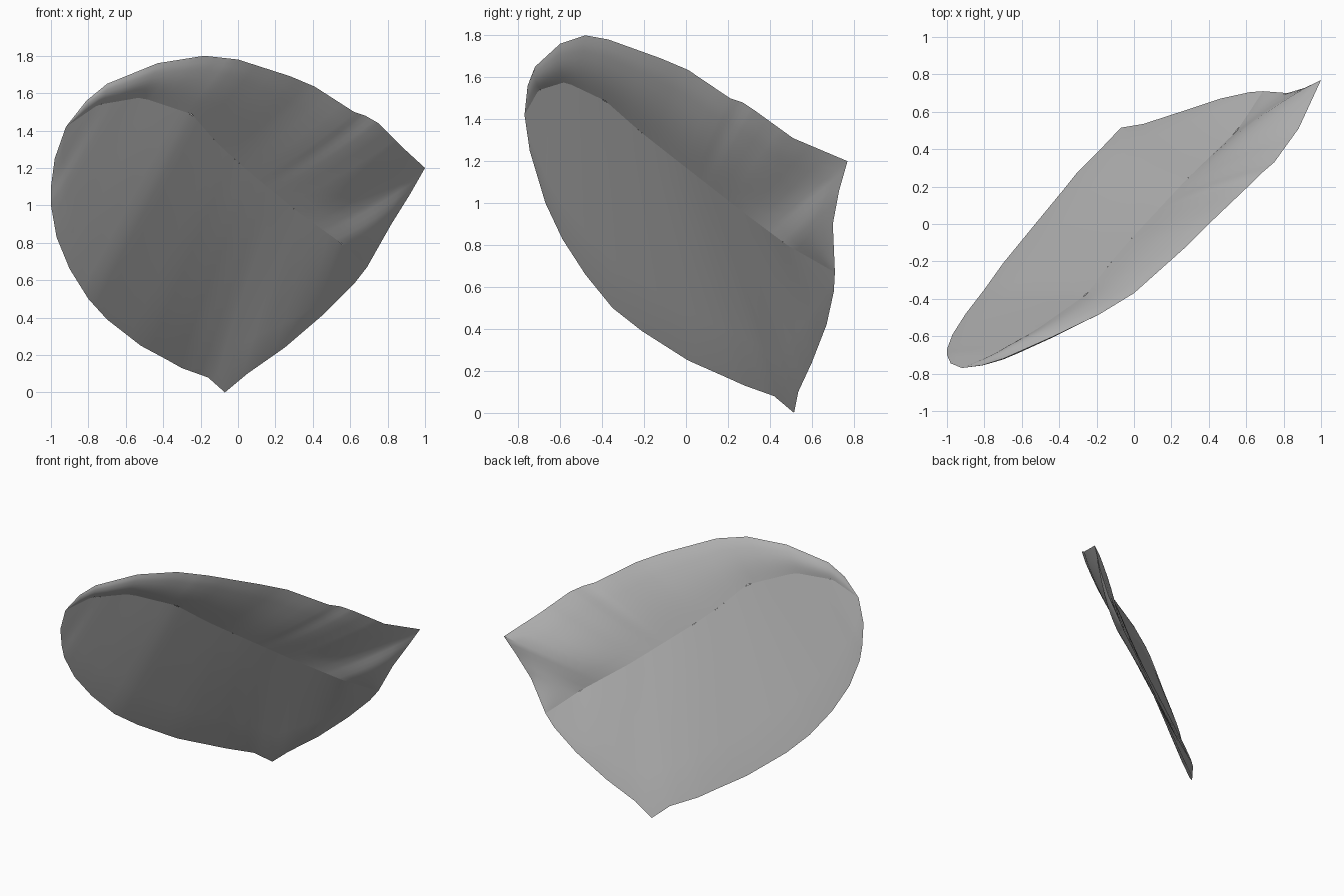
import bpy, bmesh, math
from mathutils import Vector

cube = bpy.data.objects.get("Cube")
if cube:
    bpy.data.objects.remove(cube, do_unlink=True)

# Single warm-neutral grey
grey = bpy.data.materials.new("mid grey")
grey.use_nodes = True
col = (0.45, 0.45, 0.45, 1)
grey.diffuse_color = col
bsdf = grey.node_tree.nodes["Principled BSDF"]
bsdf.inputs["Base Color"].default_value = col
bsdf.inputs["Roughness"].default_value = 0.7

# Three guide curves that run from the left lobe to the right corner
LOWER = [(-.92, -.77, 1.42), (-.98, -.745, 1.25), (-1, -.70, 1.10), (-1, -.67, 1.0),
         (-.97, -.59, .83), (-.90, -.48, .66), (-.80, -.35, .50), (-.70, -.21, .39),
         (-.52, .01, .25), (-.38, .18, .175), (-.30, .28, .13), (-.16, .42, .08),
         (-.07, .515, 0), (.05, .535, .10), (.25, .60, .24), (.46, .67, .42),
         (.62, .705, .58), (.69, .71, .67)]
CREASE = [(-.92, -.77, 1.42), (-.75, -.70, 1.54), (-.52, -.57, 1.58), (-.25, -.38, 1.49),
          (-.12, -.21, 1.34), (0, -.07, 1.23), (.30, .25, .98), (.55, .49, .80),
          (.69, .71, .67)]
UPPER = [(-.92, -.77, 1.42), (-.81, -.755, 1.56), (-.70, -.72, 1.65), (-.43, -.60, 1.76),
         (-.18, -.48, 1.80), (0, -.37, 1.78), (.28, -.12, 1.69), (.41, .01, 1.635),
         (.62, .21, 1.50), (.68, .27, 1.48), (.75, .33, 1.44), (.88, .51, 1.31),
         (1, .77, 1.20), (.92, .73, 1.06), (.82, .70, .90), (.69, .71, .67)]


def fractions(pts):
    """Distance along a path at each point, from 0 to 1."""
    d = [0]
    for a, b in zip(pts, pts[1:]):
        d.append(d[-1] + (Vector(b) - Vector(a)).length)
    return [x / d[-1] for x in d]


def sample(pts, f):
    fr = fractions(pts)
    for i in range(len(pts) - 1):
        if f <= fr[i + 1] + 1e-9:
            u = (f - fr[i]) / (fr[i + 1] - fr[i])
            return Vector(pts[i]).lerp(Vector(pts[i + 1]), u)
    return Vector(pts[-1])


def subdivide(fr, n):
    out = [a + (b - a) * k / n for a, b in zip(fr, fr[1:]) for k in range(n)]
    return out + [1.0]


NORMAL = Vector((.684, -1, -.5)).normalized()   # front side of the sheet
ROWS = 8
BASE, PUFF = .006, .018


def add_panel(bm, edge, puff, side):
    """Loft from the crease to an outer edge, thickened toward one side."""
    steps = subdivide(fractions(edge), 3)
    grid = []
    for f in steps:
        inner, outer = sample(CREASE, f), sample(edge, f)
        row = []
        for j in range(ROWS + 1):
            v = j / ROWS
            end = min(1, 8 * f, 8 * (1 - f))
            half = 0 if j == ROWS else end * (BASE + puff * math.sin(math.pi * v))
            row.append(bm.verts.new(inner.lerp(outer, v) + NORMAL * half * side))
        grid.append(row)
    for a, b in zip(grid, grid[1:]):
        for j in range(ROWS):
            bm.faces.new((a[j], a[j + 1], b[j + 1], b[j]))


# Curved sheet: lower panel and slightly fuller upper panel, front and back
bm = bmesh.new()
for side in (1, -1):
    add_panel(bm, LOWER, 0, side)
    add_panel(bm, UPPER, PUFF, side)
bmesh.ops.remove_doubles(bm, verts=bm.verts, dist=.0008)
bmesh.ops.dissolve_degenerate(bm, edges=bm.edges, dist=.0005)
# Both sides face outward
for f in bm.faces:
    f.normal_update()
bmesh.ops.recalc_face_normals(bm, faces=bm.faces)
mesh = bpy.data.meshes.new("curved_sheet")
bm.to_mesh(mesh)
bm.free()
sheet = bpy.data.objects.new("curved_sheet", mesh)
bpy.context.collection.objects.link(sheet)
mesh.materials.append(grey)

bpy.ops.object.select_all(action="DESELECT")
sheet.select_set(True)
bpy.context.view_layer.objects.active = sheet
bpy.ops.object.shade_smooth_by_angle(angle=math.radians(35))
